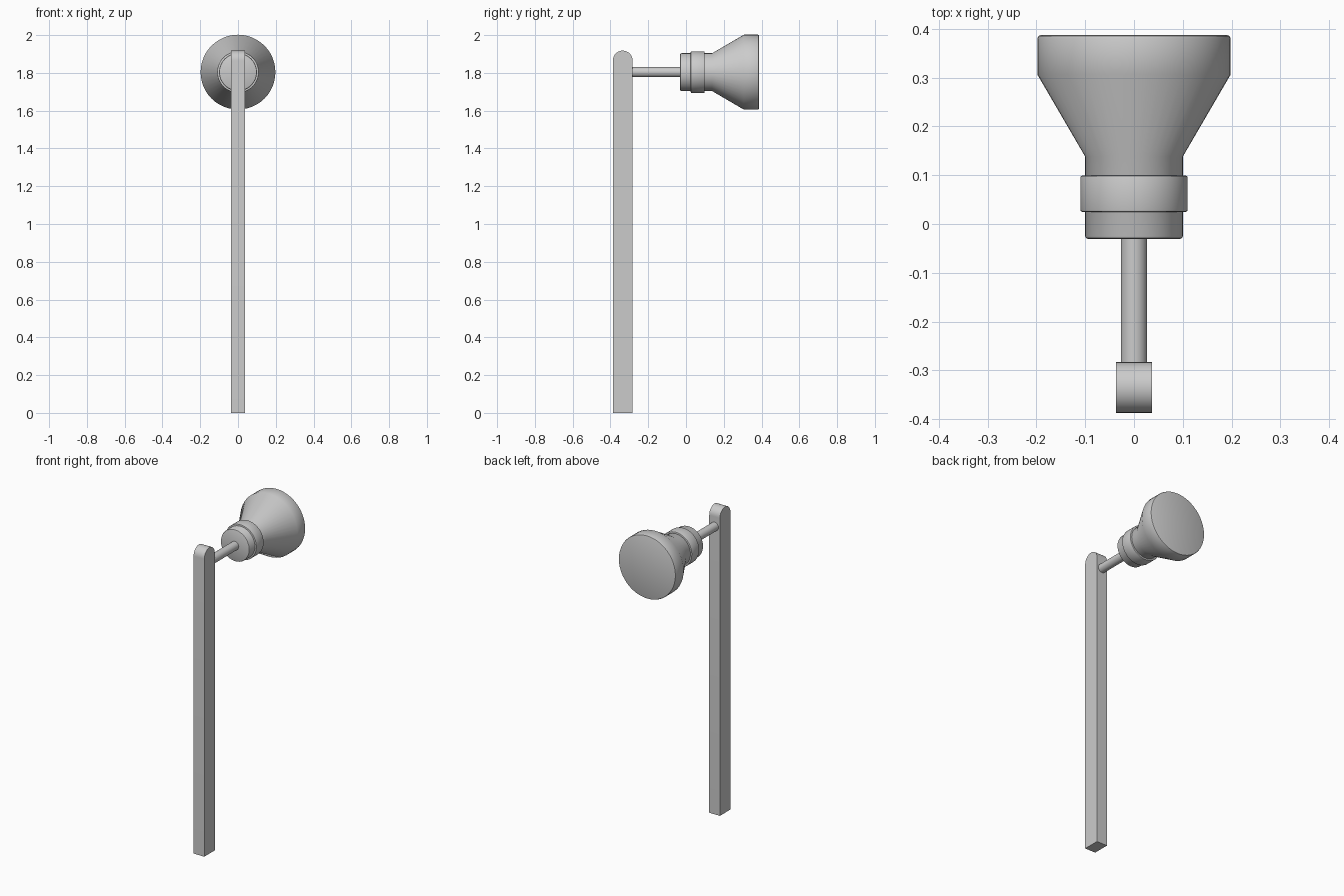
import bpy, bmesh, math

if "Cube" in bpy.data.objects:
    bpy.data.objects.remove(bpy.data.objects["Cube"])

AXIS_Z = 1.804  # height of the lamp head's axis


def finish(name, bm):
    bmesh.ops.remove_doubles(bm, verts=bm.verts, dist=1e-5)
    bmesh.ops.recalc_face_normals(bm, faces=bm.faces)
    me = bpy.data.meshes.new(name)
    bm.to_mesh(me)
    bm.free()
    ob = bpy.data.objects.new(name, me)
    bpy.context.collection.objects.link(ob)
    bpy.ops.object.select_all(action='DESELECT')
    ob.select_set(True)
    bpy.context.view_layer.objects.active = ob
    bpy.ops.object.shade_smooth_by_angle(angle=math.radians(35))
    return ob


def lathe(name, profile, sides, closed=False):
    """Spin (radius, y) points about the head's axis."""
    bm = bmesh.new()
    vs = [bm.verts.new((r, y, AXIS_Z)) for r, y in profile]
    pairs = list(zip(vs, vs[1:])) + ([(vs[-1], vs[0])] if closed else [])
    edges = [bm.edges.new(p) for p in pairs]
    bmesh.ops.spin(bm, geom=vs + edges, cent=(0, 0, AXIS_Z), axis=(0, 1, 0),
                   angle=math.tau, steps=sides, use_merge=True)
    return finish(name, bm)


# Flat post with a half-round top
half_x, mid_y, rad, top = 0.037, -0.335, 0.052, 1.918
outline = [(mid_y - rad, 0), (mid_y + rad, 0)]
for i in range(17):
    a = math.pi * i / 16
    outline.append((mid_y + rad * math.cos(a), top - rad + rad * math.sin(a)))
bm = bmesh.new()
face = bm.faces.new([bm.verts.new((-half_x, y, z)) for y, z in outline])
ext = bmesh.ops.extrude_face_region(bm, geom=[face], use_keep_orig=True)
bmesh.ops.translate(bm, vec=(2 * half_x, 0, 0),
                    verts=[g for g in ext['geom'] if isinstance(g, bmesh.types.BMVert)])
finish("post", bm)

# Connecting arm
lathe("arm", [(0, -0.30), (0.027, -0.30), (0.027, -0.02), (0, -0.02)], 24)

# Flared head with softened rims
lathe("lamp_head", [
    (0, -0.031), (0.094, -0.031), (0.098, -0.029), (0.1, -0.025),
    (0.1, 0.138), (0.198, 0.306), (0.198, 0.380),
    (0.196, 0.385), (0.191, 0.387), (0, 0.387)], 48)

# Raised collar around the neck
lathe("collar", [
    (0.098, 0.025), (0.106, 0.025), (0.109, 0.026), (0.11, 0.029),
    (0.11, 0.095), (0.109, 0.098), (0.106, 0.099), (0.098, 0.099)], 48, closed=True)
